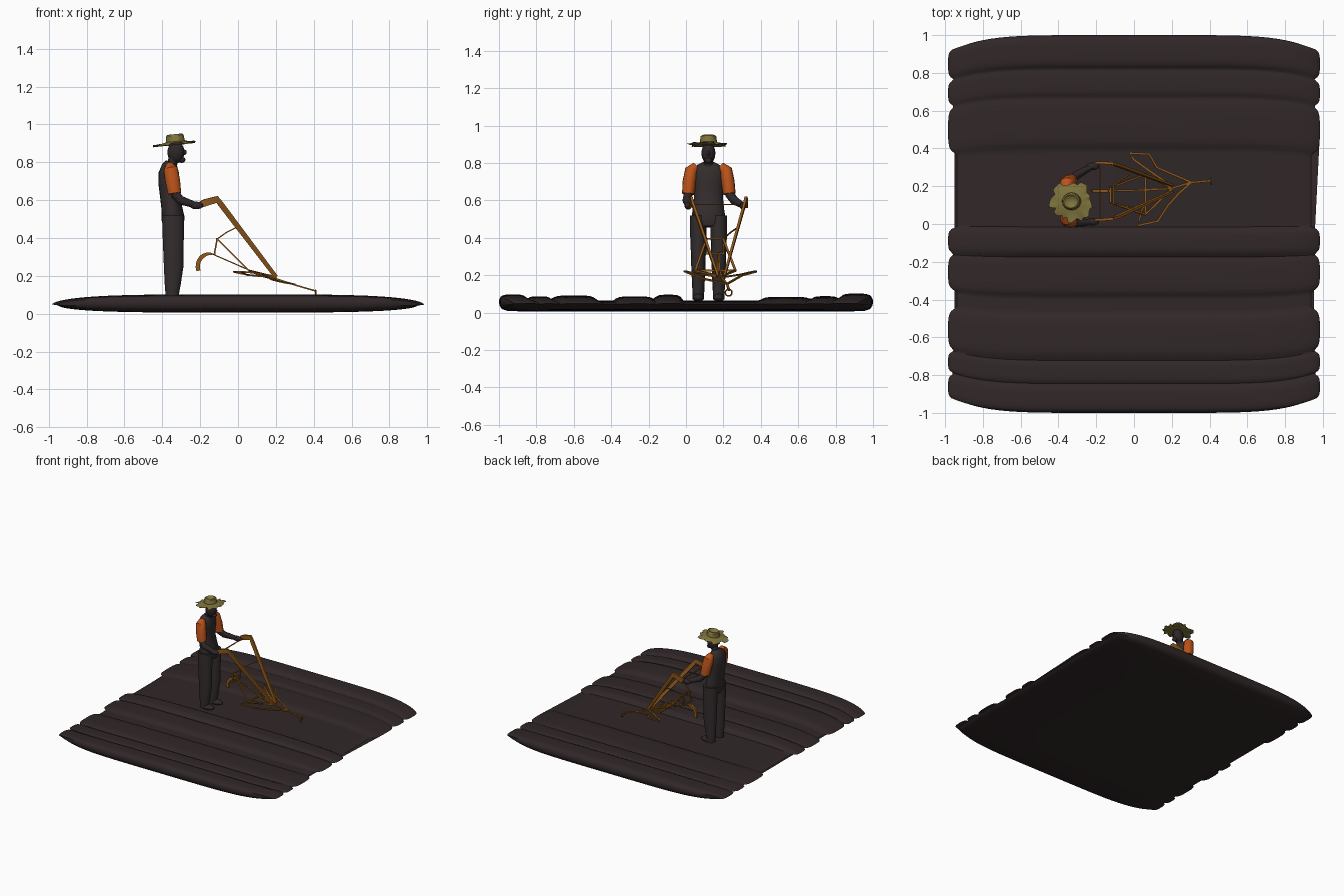
import bpy, bmesh, math, random
from mathutils import Vector, Matrix

if "Cube" in bpy.data.objects:
    bpy.data.objects.remove(bpy.data.objects["Cube"])

random.seed(4)


def material(name, rgb):
    m = bpy.data.materials.new(name)
    m.diffuse_color = (*rgb, 1)
    m.use_nodes = True
    m.node_tree.nodes["Principled BSDF"].inputs["Base Color"].default_value = m.diffuse_color
    return m


SOIL = material("dark_soil", (0.030, 0.020, 0.021))
CLOTH = material("dark_clothes", (0.034, 0.026, 0.027))
SKIN = material("dark_skin", (0.027, 0.020, 0.021))
ORANGE = material("orange_sleeve", (0.50, 0.085, 0.010))
STRAW = material("straw", (0.21, 0.17, 0.045))
WOOD = material("brown_wood", (0.28, 0.10, 0.010))


def finish(name, bm, mat):
    bmesh.ops.recalc_face_normals(bm, faces=bm.faces)
    me = bpy.data.meshes.new(name)
    bm.to_mesh(me)
    bm.free()
    me.materials.append(mat)
    ob = bpy.data.objects.new(name, me)
    bpy.context.collection.objects.link(ob)
    return ob


def skin_rings(bm, rings, cap=True):
    n = len(rings[0])
    for a, b in zip(rings, rings[1:]):
        for i in range(n):
            j = (i + 1) % n
            bm.faces.new((a[i], a[j], b[j], b[i]))
    if cap:
        bm.faces.new(rings[0])
        bm.faces.new(rings[-1])


def sweep(name, pts, radii, mat, n=14):
    """Tube along pts; radii is one (side, depth) pair or one per point."""
    pts = [Vector(p) for p in pts]
    if isinstance(radii, tuple):
        radii = [radii] * len(pts)
    bm, rings = bmesh.new(), []
    off = math.pi / 4 if n == 4 else 0
    k = math.sqrt(2) if n == 4 else 1
    for i, p in enumerate(pts):
        t = (pts[min(i + 1, len(pts) - 1)] - pts[max(i - 1, 0)]).normalized()
        ref = Vector((1, 0, 0)) if abs(t.y) > 0.9 else Vector((0, 1, 0))
        side = (ref - t * ref.dot(t)).normalized()
        up = t.cross(side)
        rings.append([bm.verts.new(p + side * radii[i][0] * k * math.cos(a) + up * radii[i][1] * k * math.sin(a))
                      for a in (off + math.tau * j / n for j in range(n))])
    skin_rings(bm, rings)
    return finish(name, bm, mat)


def ball(name, loc, size, mat):
    bm = bmesh.new()
    bmesh.ops.create_uvsphere(bm, u_segments=20, v_segments=12, radius=1,
                              matrix=Matrix.Translation(loc) @ Matrix.Diagonal((*size, 1)))
    return finish(name, bm, mat)


# Ploughed field: furrow profile in y-z, lens-shaped along x
RIDGES = [(-1, -.85, .097), (-.85, -.72, .087), (-.72, -.48, .092), (-.38, -.17, .087),
          (-.17, -.02, .096), (.40, .67, .085), (.67, .82, .088), (.82, 1, .102)]


def furrow(y):
    for y0, y1, peak in RIDGES:
        if y0 <= y <= y1:
            f = math.sqrt(max(0, 1 - abs(2 * (y - y0) / (y1 - y0) - 1) ** 4))
            return .066 + (peak - .066) * f, .938 + .047 * f
    return .066, .938


profile = []
for i in range(161):
    y = math.sin(math.pi / 2 * (i / 80 - 1)) * .3 + (i / 80 - 1) * .7
    z, length = furrow(y)
    profile.append((y, z, length))
under = [(.998, .04), (.985, .02), (.95, .008)]
profile += [(y, z, .94) for y, z in under] + [(y / 4, .006, .95) for y in (3, 2, 1, 0, -1, -2, -3)]
profile += [(-y, z, .94) for y, z in reversed(under)]
bm, rings = bmesh.new(), []
for i in range(41):
    u = math.sin(math.pi / 2 * (i / 20 - 1)) * .999
    s = math.sqrt(1 - u ** 4)
    rings.append([bm.verts.new((u * L, y * (1 - .07 * u ** 6), .045 + (z - .045) * s)) for y, z, L in profile])
skin_rings(bm, rings)
finish("ploughed_field", bm, SOIL)

# Farmer: torso, neck, head
CY = .12
body = [(-.34, .46, .07, .05), (-.343, .50, .092, .062), (-.35, .56, .083, .055), (-.36, .62, .077, .052),
        (-.365, .69, .083, .056), (-.365, .745, .09, .054), (-.36, .78, .076, .042), (-.352, .80, .035, .03)]
sweep("torso", [(x, CY, z) for x, z, a, b in body], [(a, b) for x, z, a, b in body], CLOTH, 20)
sweep("neck", [(-.35, CY, .78), (-.335, CY, .85)], (.025, .027), SKIN)
ball("head", (-.328, CY, .853), (.045, .037, .058), SKIN)
ball("nose", (-.283, CY, .853), (.012, .008, .014), SKIN)
ball("chin", (-.298, CY, .813), (.02, .02, .016), SKIN)

# Legs and feet
leg = [(-.343, .52, .044, .06), (-.342, .42, .044, .058), (-.342, .32, .04, .054), (-.34, .25, .038, .053),
       (-.345, .16, .034, .044), (-.348, .10, .031, .036), (-.348, .07, .03, .034)]
for side, y in (("right", .066), ("left", .175)):
    sweep(side + "_leg", [(x, y, z) for x, z, a, b in leg], [(a, b) for x, z, a, b in leg], CLOTH)
    ball(side + "_foot", (-.325, y, .08), (.062, .03, .022), SKIN)

# Arms: sleeve, forearm, hand
arms = {"right": [(-.36, .055, .785), (-.355, .03, .76), (-.345, .018, .70), (-.335, .012, .635), (-.305, .004, .60), (-.22, .012, .572)],
        "left": [(-.36, .185, .785), (-.355, .212, .76), (-.345, .224, .70), (-.335, .232, .635), (-.305, .258, .60), (-.22, .305, .572)]}
for side, p in arms.items():
    sweep(side + "_sleeve", p[:4], [(.022, .022), (.036, .038), (.036, .04), (.033, .036)], ORANGE)
    sweep(side + "_forearm", p[3:], [(.024, .026), (.023, .024), (.015, .016)], SKIN)
    ball(side + "_hand", p[5], (.036, .02, .02), SKIN)

# Frayed straw hat, tilted up at the front
bm, rings = bmesh.new(), []
SEG = 44
jag = [random.uniform(.092, .128) for i in range(SEG)]
dip = [random.uniform(-.008, .008) for i in range(SEG)]
for r, z in [(.005, .028), (.025, .032), (.038, .045), (.046, .038), (.05, .006), (.08, 0), (0, -.006), (.08, -.012), (.005, -.012)]:
    ring = []
    for i in range(SEG):
        a = math.tau * i / SEG
        rr, zz = (r, z) if r else (jag[i], z + dip[i])
        ring.append(bm.verts.new((rr * math.cos(a), rr * math.sin(a) * .92, zz)))
    rings.append(ring)
skin_rings(bm, rings)
hat = finish("straw_hat", bm, STRAW)
hat.location = (-.33, CY, .904)
hat.rotation_euler = (0, -.1, 0)


# Plough
def bar(name, pts, a=.005, b=None):
    return sweep(name, pts, (a, b or a), WOOD, 4)


for side, g, f, e in (("right", .022, .028, .17), ("left", .325, .32, .205)):
    sweep(side + "_handle", [(-.20, g, .575), (-.17, g, .588), (-.11, f, .604), (-.09, f + (e - f) * .065, .578), (.2, e, .195)],
          [(.007, .017), (.007, .019), (.007, .018), (.007, .015), (.006, .011)], WOOD, 4)
bar("grip_rod", [(-.18, .022, .578), (-.18, .322, .578)], .003)

# Ladder frame between the handles
for side, y0, y1, yh in (("right", .11, .05, .088), ("left", .198, .265, .282)):
    bar(side + "_frame_strut", [(-.11, y0, .395), (.06, y1, .225)], .006, .004)
    bar(side + "_upright", [(-.11, y0, .395), (-.125, y0, .315)], .004)
    bar(side + "_brace", [(-.11, y0, .395), (-.06, (y0 + yh) / 2, .43), (0, yh, .46)], .003)
    bar(side + "_runner", [(.06, y1, .225), (.2, .188, .195)], .005)
for i, (x, ya, yb, z) in enumerate([(-.11, .105, .205, .395), (-.125, .105, .205, .315), (.06, .05, .265, .225)]):
    bar("frame_rung_%d" % i, [(x, ya, z), (x, yb, z)], .005)

# Curved tail lever and centre beam
tail = [(math.cos(a) * .065 - .148, .175, .25 + math.sin(a) * .067) for a in (math.radians(80 + 15 * i) for i in range(9))]
sweep("tail_lever", tail, [(.008, .005 + .006 * min(1, i / 3)) for i in range(9)], WOOD, 4)
bar("tail_beam", [(-.137, .175, .316), (.06, .18, .23), (.2, .188, .195)], .005, .003)
bar("main_beam", [(.06, .182, .222), (.2, .19, .185), (.3, .22, .152), (.41, .23, .12)], .006, .004)

# Open share outlines, one on each side
wings = {"left": [(.30, .222, .155), (.20, .265, .18), (.12, .30, .2), (.08, .37, .218), (-.025, .375, .222),
                  (.0, .34, .215), (.055, .30, .205), (.2, .20, .19)],
         "right": [(.30, .218, .155), (.24, .165, .165), (.18, .10, .18), (.125, .015, .212), (.02, -.008, .222),
                   (.03, .03, .215), (.045, .085, .205), (.2, .18, .19)]}
for side, p in wings.items():
    bar(side + "_share", p, .006, .004)

# Hitch ring at the nose
ring = [(.41, .228 + .018 * math.cos(a), .107 + .018 * math.sin(a)) for a in (math.tau * i / 14 for i in range(15))]
curve = bpy.data.curves.new("hitch_ring", 'CURVE')
curve.dimensions = '3D'
curve.bevel_depth = .004
curve.bevel_resolution = 2
sp = curve.splines.new('POLY')
sp.points.add(len(ring) - 2)
for pt, co in zip(sp.points, ring):
    pt.co = (*co, 1)
sp.use_cyclic_u = True
curve.materials.append(WOOD)
bpy.context.collection.objects.link(bpy.data.objects.new("hitch_ring", curve))

# Smooth shading with sharp edges kept
for ob in bpy.data.objects:
    ob.select_set(ob.type == 'MESH')
    if ob.type == 'MESH':
        bpy.context.view_layer.objects.active = ob
bpy.ops.object.shade_smooth_by_angle(angle=math.radians(40))
